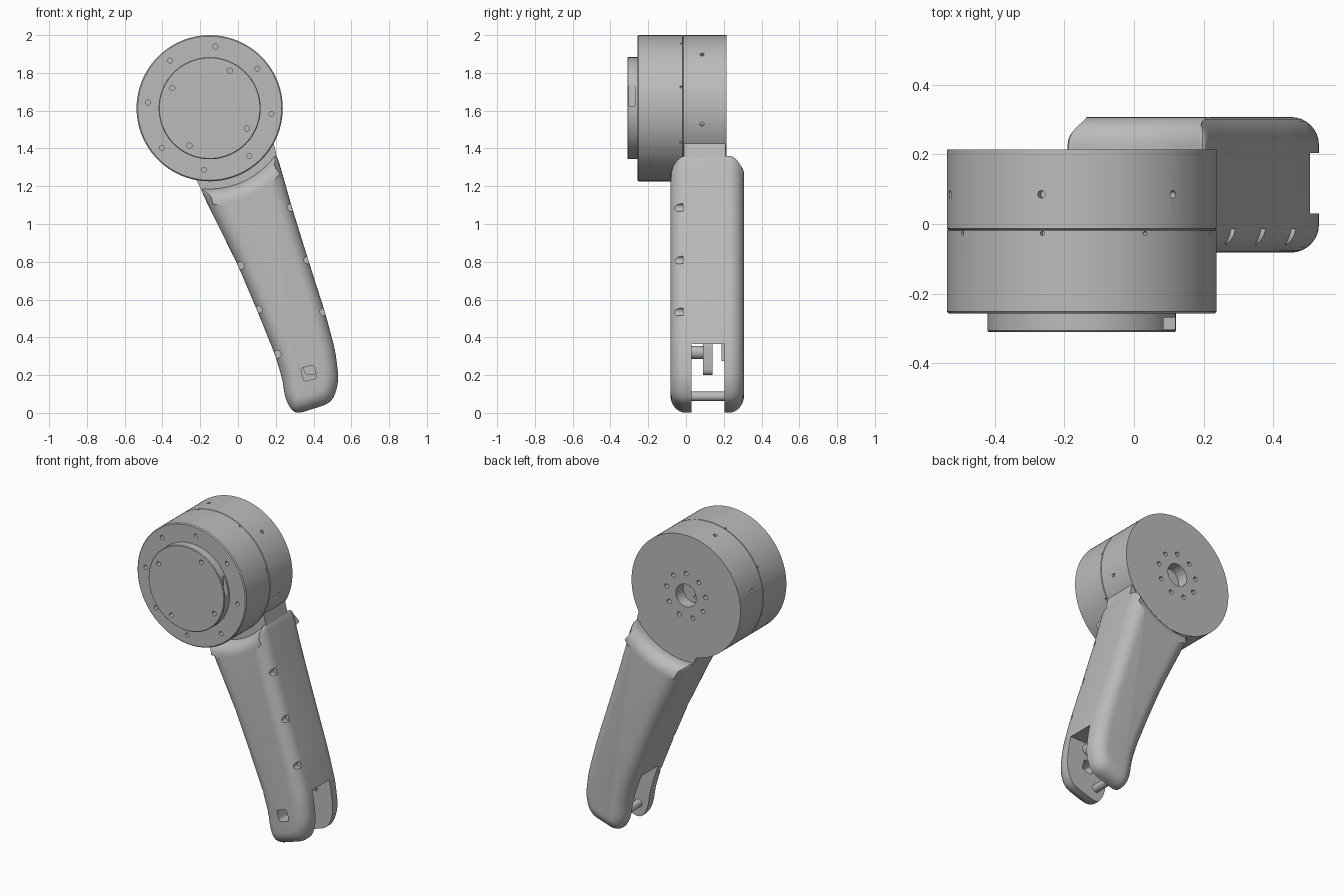
import bpy, bmesh, math
from mathutils import Vector, Matrix

cube = bpy.data.objects.get("Cube")
if cube:
    bpy.data.objects.remove(cube)

grey = bpy.data.materials.new("satin_grey")
grey.use_nodes = True
grey.diffuse_color = (0.5, 0.5, 0.5, 1)
grey.node_tree.nodes["Principled BSDF"].inputs["Base Color"].default_value = (0.5, 0.5, 0.5, 1)

HUB = Vector((-0.15, 0, 1.613))   # drum axis, running along y
R = 0.387


# ---------- helpers ----------
def make(name, lofts):
    """One mesh from several lofts; each loft is a list of equal-length rings."""
    bm = bmesh.new()
    for rings in lofts:
        vs = [[bm.verts.new(p) for p in ring] for ring in rings]
        n = len(vs[0])
        for a, b in zip(vs, vs[1:]):
            for i in range(n):
                j = (i + 1) % n
                bm.faces.new((a[i], a[j], b[j], b[i]))
        bm.faces.new(vs[0][::-1])
        bm.faces.new(vs[-1])
    bmesh.ops.recalc_face_normals(bm, faces=bm.faces)
    me = bpy.data.meshes.new(name)
    bm.to_mesh(me)
    bm.free()
    me.materials.append(grey)
    ob = bpy.data.objects.new(name, me)
    bpy.context.collection.objects.link(ob)
    return ob


def activate(ob):
    bpy.ops.object.select_all(action='DESELECT')
    ob.select_set(True)
    bpy.context.view_layer.objects.active = ob


def cut(ob, lofts):
    cutter = make("cutter", lofts)
    cutter.hide_render = True
    mod = ob.modifiers.new("cut", 'BOOLEAN')
    mod.operation, mod.solver, mod.object = 'DIFFERENCE', 'EXACT', cutter
    activate(ob)
    bpy.ops.object.modifier_apply(modifier=mod.name)
    bpy.data.objects.remove(cutter)


def smooth(ob):
    activate(ob)
    bpy.ops.object.shade_smooth_by_angle(angle=math.radians(30))


def lathe(profile, centre=HUB, n=96):
    """Rings around the y axis from (radius, y) pairs."""
    turn = [math.tau * i / n for i in range(n)]
    return [[(centre.x + r * math.cos(t), y, centre.z + r * math.sin(t)) for t in turn]
            for r, y in profile]


def rod(p, q, r, n=16):
    p, q = Vector(p), Vector(q)
    rot = (q - p).to_track_quat('Z', 'Y')
    ring = [rot @ Vector((r * math.cos(math.tau * i / n), r * math.sin(math.tau * i / n), 0))
            for i in range(n)]
    return [[p + v for v in ring], [q + v for v in ring]]


def slab(outline, y0, y1):
    return [[(x, y, z) for x, z in outline] for y in (y0, y1)]


def box(x0, x1, y0, y1, z0, z1):
    return slab([(x0, z0), (x1, z0), (x1, z1), (x0, z1)], y0, y1)


def polar(r, deg, y=0):
    a = math.radians(deg)
    return Vector((HUB.x + r * math.cos(a), y, HUB.z + r * math.sin(a)))


def circle_holes(count, start, rad, r, y0, y1):
    angles = [start + 360 * i / count for i in range(count)]
    return [rod(polar(rad, a, y0), polar(rad, a, y1), r) for a in angles]


def side_holes(count, start, y, r, depth):
    angles = [start + 360 * i / count for i in range(count)]
    return [rod(polar(R - depth, a, y), polar(R + 0.05, a, y), r) for a in angles]


def inset(pts, d):
    """Move every edge of a clockwise outline inward by d."""
    out = []
    for i, p in enumerate(pts):
        e1 = (p - pts[i - 1]).normalized()
        e2 = (pts[(i + 1) % len(pts)] - p).normalized()
        n1, n2 = Vector((e1.y, -e1.x)), Vector((e2.y, -e2.x))
        out.append(p + (n1 + n2) * d / (1 + n1.dot(n2)))
    return out


def round_corners(pts, reach=0.05, steps=4):
    out = []
    for i, p in enumerate(pts):
        a, b = pts[i - 1] - p, pts[(i + 1) % len(pts)] - p
        a *= min(0.45, reach / a.length)
        b *= min(0.45, reach / b.length)
        for k in range(steps + 1):
            t = k / steps
            out.append(p + a * (1 - t) ** 2 + b * t ** 2)
    return out


# ---------- drum ----------
drum_front = make("drum_front", [lathe([(R - 0.006, -0.257), (R, -0.251),
                                        (R, -0.019), (R - 0.004, -0.017)])])
cut(drum_front, circle_holes(8, 39.7, 0.328, 0.013, -0.3, -0.22)
    + side_holes(8, 17, -0.027, 0.006, 0.02))
drum_back = make("drum_back", [lathe([(R - 0.004, -0.0165), (R, -0.013), (R, 0.214)])])
cut(drum_back, side_holes(6, 47.4, 0.085, 0.011, 0.03)
    + circle_holes(9, 10, 0.14, 0.014, 0.17, 0.25)
    + [lathe([(0.072, 0.14), (0.072, 0.25)], n=48)])
cut(drum_back, circle_holes(2, 60, 0.04, 0.014, 0.1, 0.16))

# ---------- front cover with a side socket ----------
cover = make("front_cover", [lathe([(0.27, -0.256), (0.27, -0.306), (0.266, -0.31)])])
cut(cover, circle_holes(4, 61.7, 0.225, 0.014, -0.35, -0.28)
    + [box(0.085, 0.2, -0.302, -0.268, 1.625, 1.755)])

# ---------- arm: bowed outline with rounded front and back rims ----------
outline = [polar(0.427, -97 + 63 * i / 9).xz for i in range(10)]
outline += [Vector(p) for p in (
    (0.285, 1.09), (0.375, 0.80), (0.46, 0.535), (0.515, 0.33), (0.535, 0.17), (0.50, 0.055),
    (0.30, -0.01), (0.25, 0.07), (0.235, 0.18), (0.195, 0.31), (0.10, 0.545), (0.0, 0.78))]
RIM, Y0, Y1 = 0.08, -0.082, 0.307
layers = []
for k in range(9):
    t = math.radians(90 * (1 - k / 8))
    layers.append((RIM * (1 - math.cos(t)), RIM * (1 - math.sin(t))))
levels = [(d, Y0 + h) for d, h in layers] + [(d, Y1 - h) for d, h in reversed(layers)]
arm = make("arm", [[[(p.x, y, p.y) for p in round_corners(inset(outline, d))]
                    for d, y in levels]])

# fork slot at the foot, window in the front prong, screw wells along both edges
cut(arm, [box(0.0, 0.8, 0.03, 0.203, -0.2, 0.365)])
tilt = Matrix.Rotation(math.radians(15), 2)
window = [Vector((0.375, 0.21)) + tilt @ Vector(c) * 0.036
          for c in ((-1, 1), (1, 1), (1, -1), (-1, -1))]
cut(arm, [slab(round_corners(window, 0.015), -0.2, 0.1)])
wells = [(0.283, 1.088), (0.370, 0.81), (0.455, 0.535),
         (0.010, 0.778), (0.106, 0.545), (0.206, 0.31)]
cut(arm, [rod((x, -0.2, z), (x, -0.015, z), 0.021, 24) for x, z in wells])

# ---------- neck joining arm and drum ----------
neck = make("neck", [slab([(-0.16, 1.12), (-0.2, 1.19), (-0.235, 1.26),
                           (0.185, 1.44), (0.2, 1.38), (0.218, 1.3)], -0.01, 0.208)])

# ---------- fork fittings ----------
pin = make("fork_pin", [rod((0.315, 0.02, 0.087), (0.315, 0.21, 0.087), 0.025, 32)])
tab = make("fork_tab", [slab(round_corners([Vector(p) for p in (
    (0.33, 0.38), (0.43, 0.38), (0.42, 0.2), (0.35, 0.2))], 0.03), 0.09, 0.14)])
boss = make("fork_boss", [rod((0.38, 0.02, 0.32), (0.38, 0.1, 0.32), 0.035, 32)])
stop = make("fork_stop", [box(0.33, 0.42, 0.187, 0.21, 0.275, 0.37)])

for ob in (drum_front, drum_back, cover, arm, neck, pin, tab, boss, stop):
    smooth(ob)
